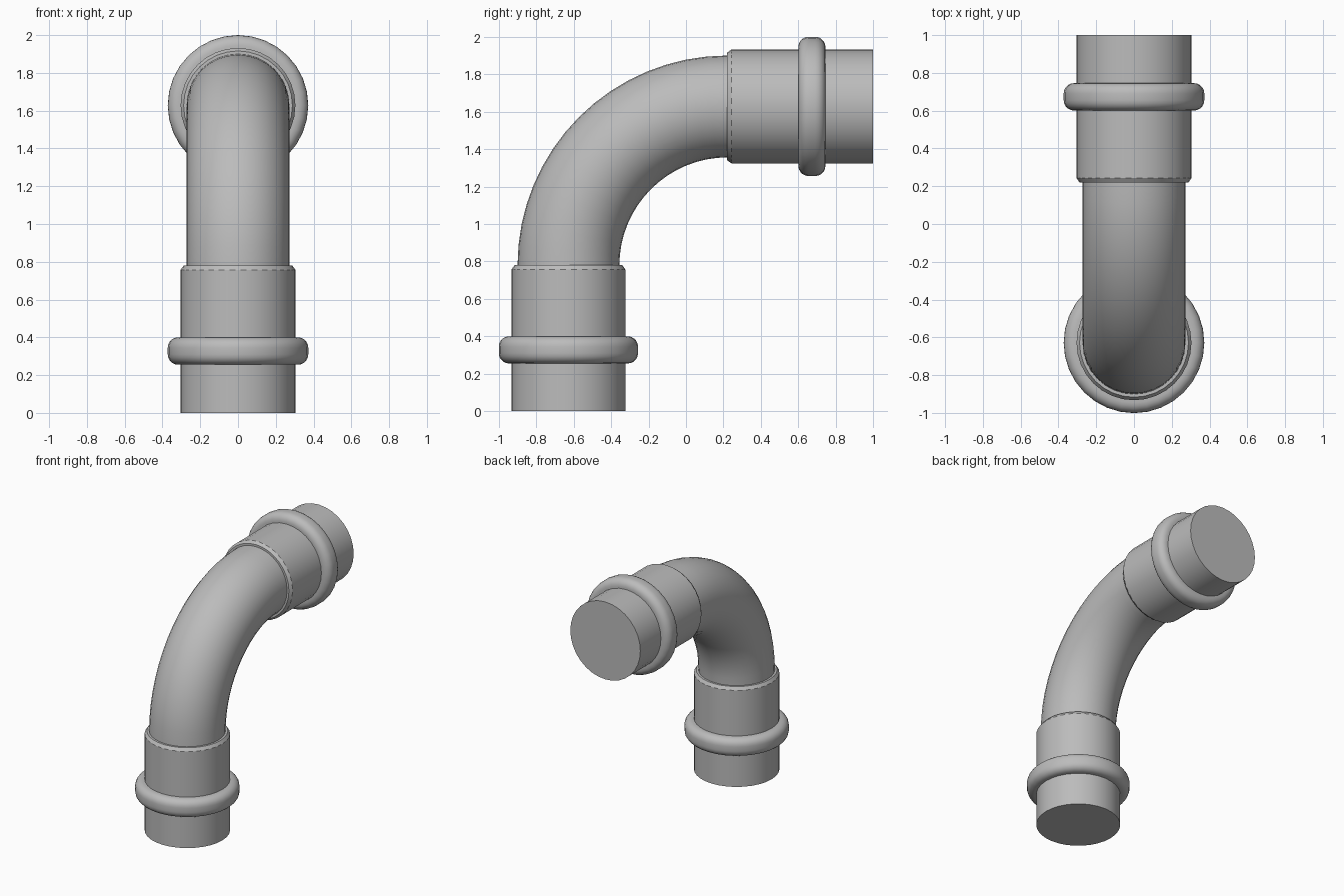
import bpy, bmesh
from math import pi, sin, cos, radians
from mathutils import Matrix, Vector

SIDES = 32
AXIS = 0.628          # offset of each pipe axis
BEND = 0.85           # radius of the elbow centreline
PIPE = 0.272
SOCKET = 0.304
RING = 0.372

cube = bpy.data.objects.get("Cube")
if cube:
    bpy.data.objects.remove(cube, do_unlink=True)

grey = bpy.data.materials.new("steel_grey")
grey.use_nodes = True
colour = (0.5, 0.5, 0.5, 1)
grey.diffuse_color = colour
grey.node_tree.nodes["Principled BSDF"].inputs["Base Color"].default_value = colour


def finish(bm, name, matrix=Matrix()):
    """Turn a bmesh into a smooth shaded object."""
    bmesh.ops.remove_doubles(bm, verts=bm.verts, dist=1e-5)
    bmesh.ops.transform(bm, matrix=matrix, verts=bm.verts)
    bmesh.ops.recalc_face_normals(bm, faces=bm.faces)
    mesh = bpy.data.meshes.new(name)
    bm.to_mesh(mesh)
    bm.free()
    mesh.materials.append(grey)
    obj = bpy.data.objects.new(name, mesh)
    bpy.context.collection.objects.link(obj)
    bpy.ops.object.select_all(action="DESELECT")
    obj.select_set(True)
    bpy.context.view_layer.objects.active = obj
    bpy.ops.object.shade_smooth_by_angle(angle=radians(30))


def lathe(name, profile, matrix, closed=False):
    """Revolve (radius, height) points around z."""
    bm = bmesh.new()
    verts = [bm.verts.new((0, -r, z)) for r, z in profile]
    edges = [bm.edges.new(pair) for pair in zip(verts, verts[1:])]
    if closed:
        edges.append(bm.edges.new((verts[-1], verts[0])))
    bmesh.ops.spin(bm, geom=verts + edges, cent=(0, 0, 0), axis=(0, 0, 1),
                   angle=2 * pi, steps=SIDES, use_merge=False)
    finish(bm, name, matrix)


# Socket with a chamfered lip, closed at both ends
socket_profile = [(0, 0), (SOCKET, 0), (SOCKET, 0.757), (0.288, 0.78), (0, 0.78)]

# Collar ring with rounded outer corners
low, high, fillet, steps = 0.255, 0.4, 0.055, 5
ring_profile = [(SOCKET - 0.02, low)]
for centre, start in ((low + fillet, -pi / 2), (high - fillet, 0)):
    for i in range(steps + 1):
        a = start + i * pi / 2 / steps
        ring_profile.append((RING - fillet + fillet * cos(a), centre + fillet * sin(a)))
ring_profile.append((SOCKET - 0.02, high))

# The same fitting sits on both ends of the elbow
lower = Matrix.Translation((0, -AXIS, 0))
upper = Matrix.Translation((0, 1, 1 + AXIS)) @ Matrix.Rotation(pi / 2, 4, "X")
for end, matrix in (("lower", lower), ("upper", upper)):
    lathe(end + "_socket", socket_profile, matrix)
    lathe(end + "_collar_ring", ring_profile, matrix, closed=True)

# Quarter turn of pipe between the sockets
bm = bmesh.new()
bend_centre = Vector((0, BEND - AXIS, 1 + AXIS - BEND))
bmesh.ops.create_circle(bm, segments=SIDES, radius=PIPE,
                        matrix=Matrix.Translation((0, -AXIS, bend_centre.z)))
bmesh.ops.spin(bm, geom=bm.verts[:] + bm.edges[:], cent=bend_centre,
               axis=(-1, 0, 0), angle=pi / 2, steps=16)
finish(bm, "elbow_pipe")
